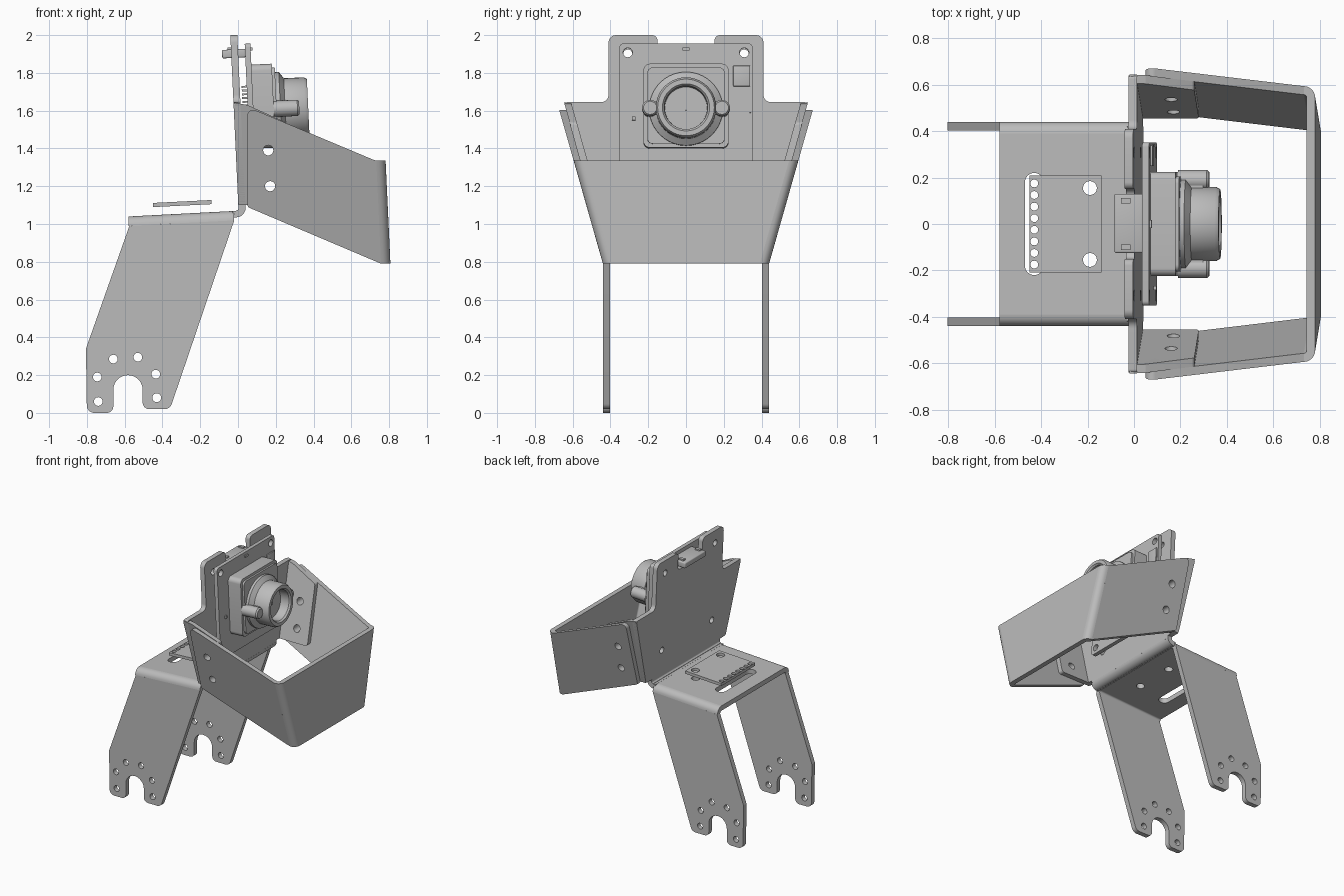
import bpy, bmesh, math
from mathutils import Matrix, Vector

cube = bpy.data.objects.get("Cube")
if cube:
    bpy.data.objects.remove(cube, do_unlink=True)

grey = bpy.data.materials.new("plain_grey")
grey.use_nodes = True
COLOUR = (0.5, 0.5, 0.5, 1)
grey.diffuse_color = COLOUR
grey.node_tree.nodes["Principled BSDF"].inputs["Base Color"].default_value = COLOUR

TILT = 0.047      # lean of the upright sheet, as a slope
FLARE = 0.284     # outward lean of the side wings
T = 0.037         # sheet thickness
HEAD = Matrix.Translation((0, 0, 1.6)) @ Matrix.Rotation(-math.atan(TILT), 4, 'Y')


def finish(name, bm, matrix=None):
    if matrix:
        bm.transform(matrix)
    bmesh.ops.recalc_face_normals(bm, faces=bm.faces)
    mesh = bpy.data.meshes.new(name)
    bm.to_mesh(mesh)
    bm.free()
    mesh.materials.append(grey)
    obj = bpy.data.objects.new(name, mesh)
    bpy.context.collection.objects.link(obj)
    bpy.ops.object.select_all(action='DESELECT')
    obj.select_set(True)
    bpy.context.view_layer.objects.active = obj
    bpy.ops.object.shade_smooth_by_angle(angle=math.radians(35))
    return obj


def rounded(points, steps=6):
    """Polygon whose points may carry a third value, the corner radius."""
    out = []
    for i, pt in enumerate(points):
        p = Vector(pt[:2])
        if len(pt) == 2:
            out.append(p)
            continue
        a = (Vector(points[i - 1][:2]) - p).normalized()
        b = (Vector(points[(i + 1) % len(points)][:2]) - p).normalized()
        half = a.angle(b) / 2
        d = pt[2] / math.tan(half)
        for k in range(steps + 1):
            t = k / steps
            w0, w1, w2 = (1 - t) ** 2, 2 * t * (1 - t) * math.sin(half), t * t
            out.append(((p + a * d) * w0 + p * w1 + (p + b * d) * w2) / (w0 + w1 + w2))
    return out


def circle(u, v, r, n=20):
    return [Vector((u + r * math.cos(k * math.tau / n), v + r * math.sin(k * math.tau / n)))
            for k in range(n)]


def quarter_ring(cu, cv, r0, r1, start, n=6):
    angles = [start + k * math.pi / 2 / n for k in range(n + 1)]
    return ([(cu + r1 * math.cos(a), cv + r1 * math.sin(a)) for a in angles] +
            [(cu + r0 * math.cos(a), cv + r0 * math.sin(a)) for a in reversed(angles)])


def plate(name, outline, thick, place, holes=(), matrix=None):
    """Extrude a flat outline with holes; place maps (u, v, w) to xyz."""
    bm = bmesh.new()
    for loop in [rounded(outline), *holes]:
        vs = [bm.verts.new((p[0], p[1], 0)) for p in loop]
        for i, v in enumerate(vs):
            bm.edges.new((vs[i - 1], v))
    bmesh.ops.triangle_fill(bm, use_beauty=True, use_dissolve=False, edges=bm.edges[:])
    ext = bmesh.ops.extrude_face_region(bm, geom=bm.faces[:])["geom"]
    for v in ext:
        if isinstance(v, bmesh.types.BMVert):
            v.co.z = thick
    for v in bm.verts:
        v.co = place(*v.co)
    return finish(name, bm, matrix)


def box(name, x, y, z, matrix=None, bevel=0):
    bm = bmesh.new()
    bmesh.ops.create_cube(bm, size=1)
    for v in bm.verts:
        v.co = [lo + (hi - lo) * (c + 0.5) for c, (lo, hi) in zip(v.co, (x, y, z))]
    if bevel:
        bmesh.ops.bevel(bm, geom=bm.edges[:], offset=bevel, segments=3, profile=0.5, affect='EDGES')
    return finish(name, bm, matrix)


def lathe(name, profile, matrix, y=0, n=40):
    """Turn (radius, x) points about the x direction."""
    bm = bmesh.new()
    vs = [bm.verts.new((x, y, r)) for r, x in profile]
    edges = [bm.edges.new(p) for p in zip(vs, vs[1:])]
    bmesh.ops.spin(bm, geom=vs + edges, cent=(0, y, 0), axis=(1, 0, 0), angle=math.tau, steps=n)
    bmesh.ops.remove_doubles(bm, verts=bm.verts[:], dist=1e-5)
    return finish(name, bm, matrix)


def both(points):
    """Complete a right-hand half outline by mirroring it."""
    return points + [(-p[0], *p[1:]) for p in reversed(points)]


def lean(z):
    return -TILT * (z - 1.6)


def wing_y(z):
    return 0.44 + FLARE * (z - 0.79)


# Saddle: top sheet, its rounded folds and two slotted legs
plate("saddle_top", [(-0.58, -0.39), (-0.02, -0.39), (-0.02, 0.39), (-0.58, 0.39)], T,
      lambda u, v, w: (u, v, 1.07 - w + 0.052 * u),
      [rounded([(-0.47, -0.22, 0.039), (-0.39, -0.22, 0.039), (-0.39, 0.22, 0.039), (-0.47, 0.22, 0.039)])]
      + [circle(-0.19, s * 0.155, 0.03) for s in (-1, 1)])
leg = [(-0.575, 0.99), (-0.02, 1.019), (-0.36, 0.02, 0.04), (-0.505, 0.02, 0.035),
       (-0.505, 0.2, 0.077), (-0.66, 0.2, 0.077), (-0.66, 0, 0.035), (-0.8, 0, 0.04),
       (-0.805, 0.34, 0.03)]
bolt_holes = [(-0.74, 0.06), (-0.745, 0.19), (-0.66, 0.285), (-0.53, 0.295), (-0.435, 0.205), (-0.43, 0.08)]
for side, s in (("left", 1), ("right", -1)):
    plate("leg_" + side, leg, T, lambda u, v, w: (u, s * (0.44 - w), v),
          [circle(u, v, 0.023) for u, v in bolt_holes])
    plate("saddle_fold_" + side, quarter_ring(0.39, 1.02, 0.05 - T, 0.05, 0), 0.56,
          lambda u, v, w: (w - 0.58, s * u, v + 0.052 * (w - 0.58)))

# Fold joining the saddle to the upright sheet
plate("upright_fold", quarter_ring(-0.01, 1.085, 0.05 - T, 0.05, -math.pi / 2), 0.84,
      lambda u, v, w: (u, w - 0.42, v))
box("fold_tongue", (-0.03, -0.008), (-0.42, 0.42), (1.034, 1.069))

# Upright sheet with two ears and a notch between them
plate("upright_sheet",
      both([(0.15, 1.86, 0.03), (0.15, 2.0, 0.03), (0.41, 2.0, 0.04), (0.41, 1.645, 0.04),
            (wing_y(1.645) - T, 1.645, 0.015), (wing_y(1.1) - T, 1.1, 0.02), (0.42, 1.1), (0.42, 1.08)]),
      T, lambda u, v, w: (w - 0.022 + lean(v), u, v),
      [circle(s * 0.308, z, 0.024) for s in (-1, 1) for z in (1.9, 1.29)])

# Side flanges and the wraparound guard
side_holes = [circle(0.16, 1.39, 0.027), circle(0.17, 1.2, 0.027)]
flange = [(0.005, 1.1), (0.28, 1.1, 0.02), (0.26, 1.535, 0.02), (0.05, 1.63, 0.02), (-0.02, 1.643)]
wing = [(0.05, 1.09, 0.02), (0.757, 0.79), (0.732, 1.335), (0.71, 1.343), (0.05, 1.62, 0.03)]
for side, s in (("left", 1), ("right", -1)):
    plate("flange_" + side, flange, T, lambda u, v, w: (u, s * (wing_y(v) - T - w), v), side_holes)
    plate("guard_wing_" + side, wing, T, lambda u, v, w: (u, s * (wing_y(v) - w), v), side_holes)
    plate("guard_fold_" + side, quarter_ring(0, -0.05, 0.05 - T, 0.05, 0), 0.545,
          lambda u, v, w: (u + 0.757 - TILT * w, s * (v + wing_y(0.79 + w)), 0.79 + w))
plate("guard_front", both([(wing_y(0.79) - 0.05, 0.79), (wing_y(1.335) - 0.05, 1.335)]), T,
      lambda u, v, w: (0.807 - w - TILT * (v - 0.79), u, v))

# Small board floating over the saddle
plate("sensor_board", [(-0.45, -0.21), (-0.14, -0.21), (-0.14, 0.21), (-0.45, 0.21)], 0.022,
      lambda u, v, w: (u, v, 1.112 + w + 0.05 * u),
      [circle(-0.43, -0.175 + 0.05 * k, 0.017, 12) for k in range(8)]
      + [circle(-0.19, s * 0.155, 0.03) for s in (-1, 1)])

# Camera board, in the tilted head frame
plate("camera_board", both([(0.352, -0.352, 0.02), (0.352, 0.352, 0.02)]), 0.03,
      lambda u, v, w: (0.052 + w, u, v),
      [circle(s * 0.308, t * 0.304, 0.025) for s in (-1, 1) for t in (-1, 1)], HEAD)
plate("camera_body", both([(0.225, -0.205, 0.035), (0.225, 0.24, 0.035)]), 0.11,
      lambda u, v, w: (0.08 + w, u, v), matrix=HEAD)
plate("camera_body_face", both([(0.205, -0.185, 0.03), (0.205, 0.22, 0.03)]), 0.02,
      lambda u, v, w: (0.185 + w, u, v), matrix=HEAD)
lathe("lens_barrel", [(0, 0.29), (0.112, 0.29), (0.115, 0.36), (0.125, 0.372), (0.15, 0.372),
                      (0.16, 0.355), (0.16, 0.25), (0.195, 0.225), (0.195, 0.18)], HEAD)
lathe("lens_centre", [(0, 0.296), (0.012, 0.296), (0.012, 0.288)], HEAD, n=12)
for side, s in (("left", 1), ("right", -1)):
    lathe("lens_lug_" + side, [(0, 0.325), (0.035, 0.325), (0.043, 0.315), (0.043, 0.19)], HEAD, s * 0.19, 20)
    box("lug_web_" + side, (0.19, 0.3), sorted((s * 0.14, s * 0.19)), (-0.035, 0.035), HEAD)

# Board components
box("rear_connector", (-0.07, 0.055), (-0.125, 0.13), (0.28, 0.325), HEAD, 0.008)
for s in (-1, 1):
    box("connector_latch", (-0.04, 0.0), (s * 0.1 - 0.012, s * 0.1 + 0.012), (0.322, 0.336), HEAD)
box("front_chip", (0.08, 0.092), (0.25, 0.34), (0.125, 0.235), HEAD, 0.004)
box("indicator", (0.08, 0.092), (-0.018, 0.018), (0.315, 0.33), HEAD)
box("small_part", (0.08, 0.095), (-0.285, -0.268), (-0.055, -0.035), HEAD)
for k in range(6):
    box("rear_pin", (0.025, 0.055), (-0.1, 0.11), (0.02 + 0.02 * k, 0.03 + 0.02 * k), HEAD)
    box("solder_pad", (0.08, 0.086), (0.335, 0.345), (-0.115 + 0.025 * k, -0.105 + 0.025 * k), HEAD)
for k in range(3):
    box("lower_pad", (0.08, 0.086), (0.02 * k - 0.025, 0.02 * k - 0.015), (-0.24, -0.23), HEAD)
